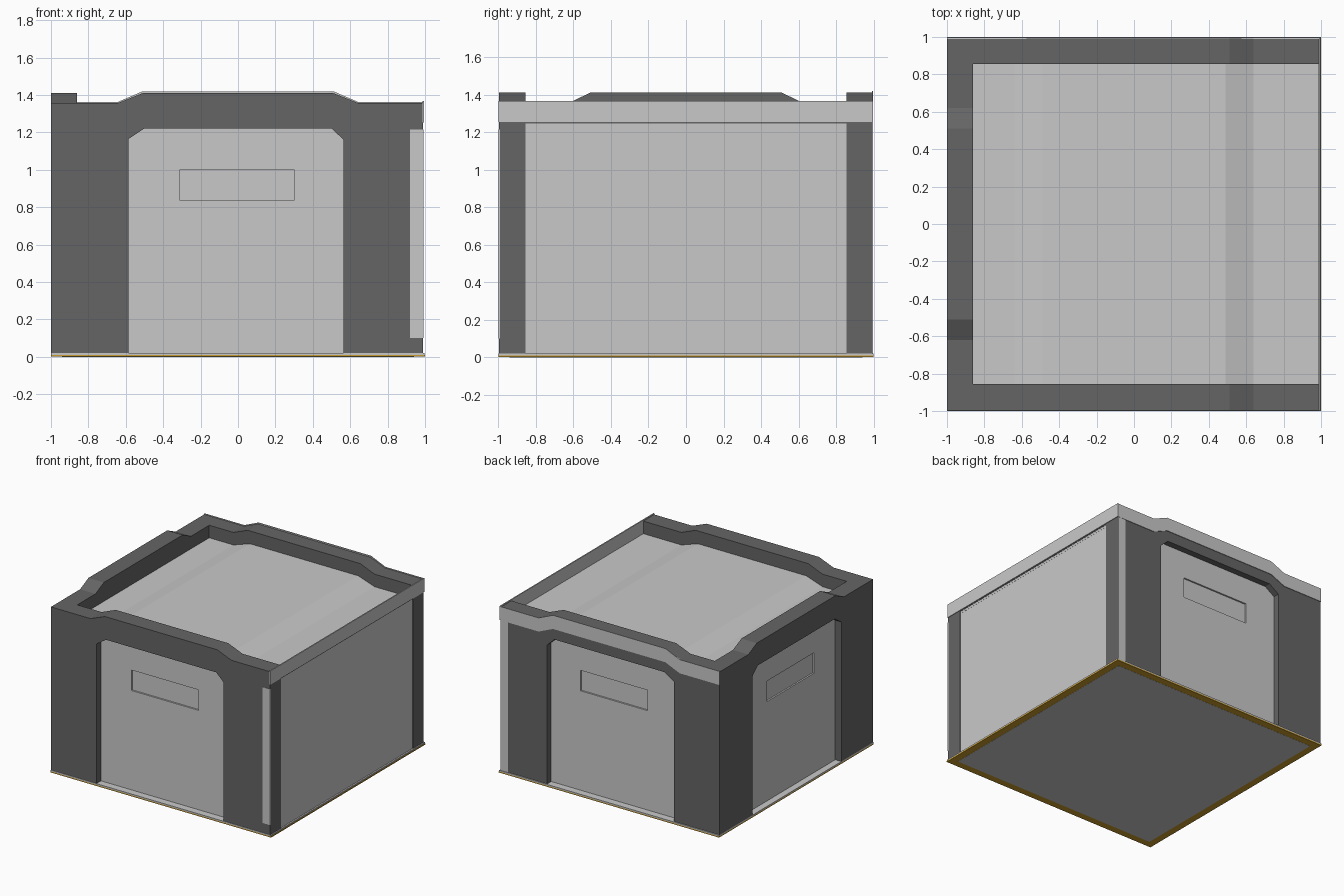
import bpy, bmesh
from mathutils import Vector

if "Cube" in bpy.data.objects:
    bpy.data.objects.remove(bpy.data.objects["Cube"])


def material(name, rgb):
    m = bpy.data.materials.new(name)
    m.diffuse_color = (*rgb, 1)
    m.use_nodes = True
    m.node_tree.nodes["Principled BSDF"].inputs["Base Color"].default_value = m.diffuse_color
    return m


LIGHT = material("light grey", (0.584, 0.584, 0.584))
DARK = material("dark grey", (0.13, 0.13, 0.13))
BROWN = material("golden brown", (0.60, 0.34, 0.025))


def finish(bm, name, mat):
    bmesh.ops.recalc_face_normals(bm, faces=bm.faces)
    me = bpy.data.meshes.new(name)
    bm.to_mesh(me)
    bm.free()
    me.materials.append(mat)
    ob = bpy.data.objects.new(name, me)
    bpy.context.collection.objects.link(ob)
    return ob


def box_mesh(lo, hi):
    bm = bmesh.new()
    bmesh.ops.create_cube(bm, size=1)
    lo, hi = Vector(lo), Vector(hi)
    for v in bm.verts:
        v.co = Vector([lo[i] + (v.co[i] + 0.5) * (hi[i] - lo[i]) for i in range(3)])
    return bm


def box(name, mat, lo, hi):
    return finish(box_mesh(lo, hi), name, mat)


def prism(name, mat, pts, axis, a, b):
    """Extrude a (u, z) profile along x or y from a to b."""
    put = (lambda u, z, d: (u, d, z)) if axis == 'y' else (lambda u, z, d: (d, u, z))
    bm = bmesh.new()
    f = bm.faces.new([bm.verts.new(put(u, z, a)) for u, z in pts])
    r = bmesh.ops.extrude_face_region(bm, geom=[f], use_keep_orig=True)
    for v in r["geom"]:
        if isinstance(v, bmesh.types.BMVert):
            v.co = put(v.co.x if axis == 'y' else v.co.y, v.co.z, b)
    return finish(bm, name, mat)


def rim(left, right, low, high, inner=0.51, outer=0.64):
    """Upper edge line with a raised middle."""
    return [(left, low), (-outer, low), (-inner, high),
            (inner, high), (outer, low), (right, low)]


def arch(left, right, outer=0.64, z0=0.02):
    """Frame outline with an opening that has cut corners."""
    return ([(left, z0)] + rim(left, right, 1.358, 1.41, outer=outer) + [(right, z0)] +
            [(0.565, z0), (0.565, 1.16), (0.50, 1.222),
             (-0.50, 1.222), (-0.585, 1.165), (-0.585, z0)])


# Dark frames on three sides
prism("front_frame", DARK, arch(-1, 0.99), 'y', -0.997, -0.855)
prism("back_frame", DARK, arch(-1, 0.99), 'y', 0.855, 0.992)
prism("left_frame", DARK, arch(-0.855, 0.855, 0.62), 'x', -1, -0.86)

# Light body with a shallow label recess on front, back and left
bm = box_mesh((-0.945, -0.94, 0.02), (0.985, 0.94, 1.245))
bm.normal_update()
for f in [f for f in bm.faces if abs(f.normal.y) > 0.9 or f.normal.x < -0.9]:
    u = 0 if abs(f.normal.y) > 0.9 else 1
    bmesh.ops.inset_individual(bm, faces=[f], thickness=0.1)
    for v in f.verts:
        v.co[u] = 0.30 if v.co[u] > 0 else -0.31
        v.co.z = 1.003 if v.co.z > 0.6 else 0.835
    bmesh.ops.inset_individual(bm, faces=[f], thickness=0.001, depth=-0.012)
finish(bm, "body", LIGHT)

# Lid surface following the raised rim
prism("lid", LIGHT, [(-0.87, 1.23)] + rim(-0.87, 0.986, 1.255, 1.305, 0.49) + [(0.986, 1.23)],
      'y', -0.86, 0.86)

# Right side: light top band and thin dark seam
box("right_band", LIGHT, (0.986, -0.998, 1.254), (0.995, 0.997, 1.367))
box("right_seam", DARK, (0.984, -0.86, 1.247), (0.988, 0.86, 1.2535))

# Back: light band following the rim
band = rim(-1, 0.992, 1.364, 1.42)
prism("back_band", LIGHT, band + [(u, z - 0.112) for u, z in reversed(band)], 'y', 0.990, 0.997)

# Light corner strips
box("front_strip", LIGHT, (0.92, -0.999, 0.10), (0.991, -0.99, 1.215))
box("back_strip", LIGHT, (0.92, 0.985, 0.02), (0.989, 0.995, 1.255))

# Base plates: light sill, brown border, light underside
box("base_plate", LIGHT, (-1, -1, 0.01), (0.997, 1, 0.02))
box("base_border", BROWN, (-1, -1, 0.001), (1, 1, 0.01))
box("base_underside", LIGHT, (-0.94, -0.94, 0), (0.94, 0.94, 0.008))
